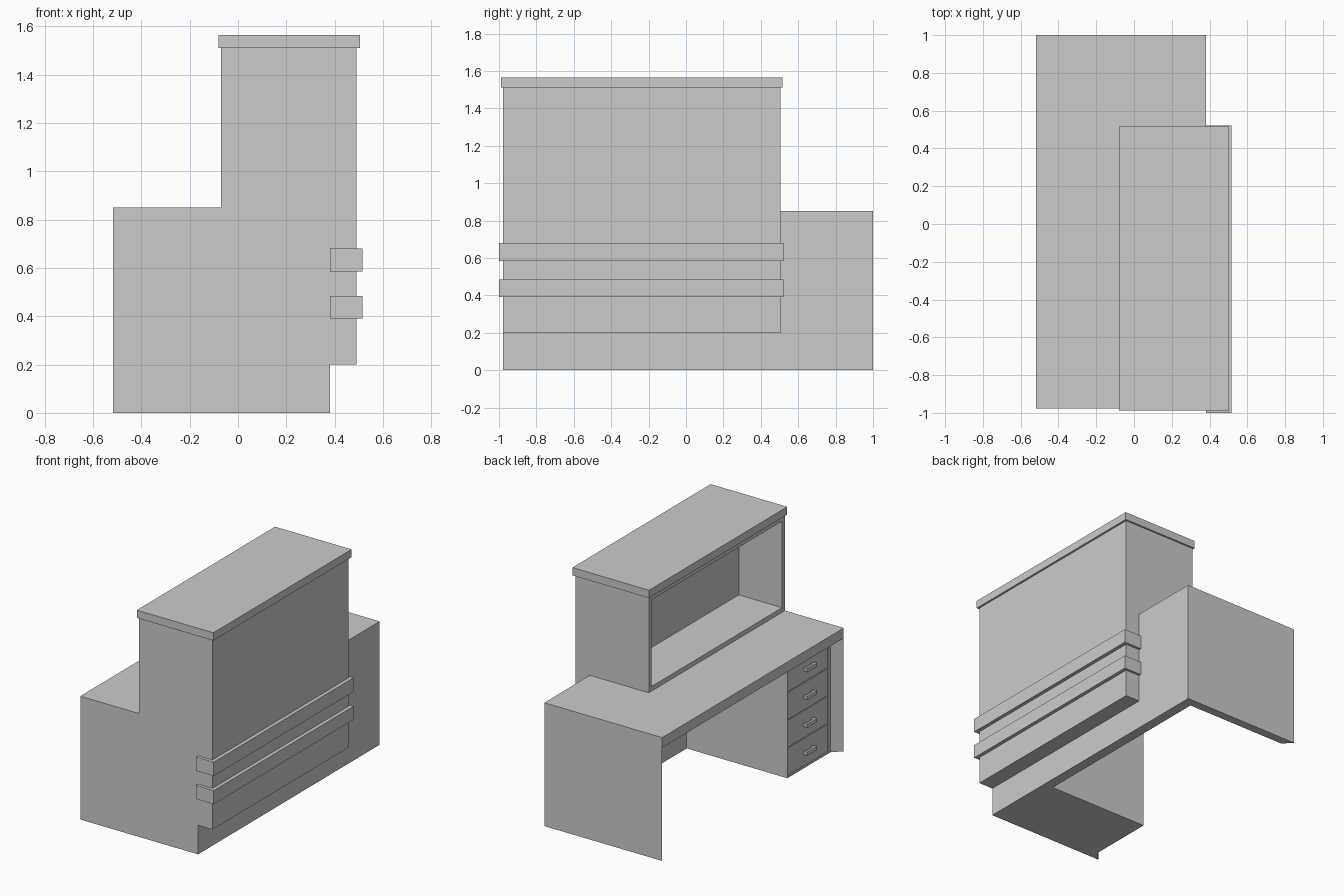
import bpy

if "Cube" in bpy.data.objects:
    bpy.data.objects.remove(bpy.data.objects["Cube"])

X0, XF = -0.518, 0.38      # desk: staff edge, visitor-side face
Y0, Y1 = -0.978, 1.0       # desk ends
HX, FX = -0.07, 0.49       # upper cabinet: open face, outer face
HY = 0.505                 # upper cabinet end
DESK_H, CAB_H = 0.85, 1.51
SLAB, PANEL = 0.07, 0.06


def prism(name, profile, lo, hi, axis):
    """Extrude a 2D profile: axis 'y' takes (x, z) points, 'z' takes (x, y)."""
    def place(p, t):
        return (p[0], t, p[1]) if axis == 'y' else (p[0], p[1], t)
    n = len(profile)
    verts = [place(p, t) for t in (lo, hi) for p in profile]
    faces = [tuple(range(n)), tuple(range(2 * n - 1, n - 1, -1))]
    faces += [(i, i + n, (i + 1) % n + n, (i + 1) % n) for i in range(n)]
    area = sum(profile[i][0] * profile[(i + 1) % n][1]
               - profile[(i + 1) % n][0] * profile[i][1] for i in range(n))
    if (area > 0) == (axis == 'z'):
        faces = [f[::-1] for f in faces]
    mesh = bpy.data.meshes.new(name)
    mesh.from_pydata(verts, [], faces)
    mesh.update()
    ob = bpy.data.objects.new(name, mesh)
    bpy.context.collection.objects.link(ob)
    return ob


def box(name, x, y, z):
    return prism(name, [(x[0], y[0]), (x[1], y[0]), (x[1], y[1]), (x[0], y[1])],
                 z[0], z[1], 'z')


# Desktop and full-height visitor-side panel
under = DESK_H - SLAB
box("desktop", (X0, XF), (Y0, Y1), (under, DESK_H))
box("front_panel", (XF - 0.07, XF), (Y0 + PANEL, Y1 - PANEL), (0, under))

# End panels with mitred staff-side edges
for name, outer, inner in (("end_panel_near", Y0, Y0 + PANEL),
                           ("end_panel_far", Y1, Y1 - PANEL)):
    prism(name, [(X0, outer), (XF, outer), (XF, inner), (X0 + PANEL, inner)],
          0, under, 'z')

# Drawer pedestal: carcass, frame, drawers and handles
px, py0, py1 = X0 + PANEL, Y0 + PANEL, -0.45
edge = 0.014
box("pedestal", (px + 0.008, XF - 0.07), (py0, py1), (0, under))
for name, y in (("pedestal_stile_near", (py0, py0 + 2 * edge)),
                ("pedestal_stile_far", (py1 - edge, py1))):
    box(name, (px, px + 0.008), y, (0, under))
box("pedestal_base_rail", (px, px + 0.008),
    (py0 + 2 * edge, py1 - edge), (0, edge))
step = (under - edge) / 4
for i in range(4):
    z = edge + i * step
    ya, yb = py0 + 2 * edge + 0.003, py1 - edge - 0.003
    box(f"drawer_{i + 1}", (px + 0.002, px + 0.01), (ya, yb),
        (z + 0.003, z + step - 0.003))
    yc, zc = (ya + yb) / 2, z + step / 2
    box(f"handle_bar_{i + 1}", (px - 0.03, px - 0.015),
        (yc - 0.055, yc + 0.055), (zc - 0.013, zc + 0.013))
    for s in (-1, 1):
        box(f"handle_post_{i + 1}", (px - 0.015, px + 0.002),
            (yc + s * 0.042 - 0.008, yc + s * 0.042 + 0.008),
            (zc - 0.01, zc + 0.01))

# Upper cabinet: thick outer wall dropping in front of the desk, open shelf behind
back = 0.26
prism("counter_wall", [(back, DESK_H), (XF, DESK_H), (XF, 0.2), (FX, 0.2),
                       (FX, CAB_H), (back, CAB_H)], Y0, HY, 'y')
t = 0.032
for name, y in (("cabinet_side_near", (Y0, Y0 + t)), ("cabinet_side_far", (HY - t, HY))):
    box(name, (HX, back), y, (DESK_H, CAB_H))
for name, z in (("cabinet_floor", (DESK_H, DESK_H + t)),
                ("cabinet_ceiling", (CAB_H - t, CAB_H))):
    box(name, (HX, back), (Y0 + t, HY - t), z)
box("counter_top", (HX - 0.01, FX + 0.014), (Y0 - 0.01, HY + 0.012), (CAB_H, 1.564))

# Two trim bands wrapping the lower counter wall
for i, z in enumerate(((0.39, 0.484), (0.584, 0.68))):
    box(f"trim_band_{i + 1}", (XF, 0.515), (-1.0, 0.522), z)
